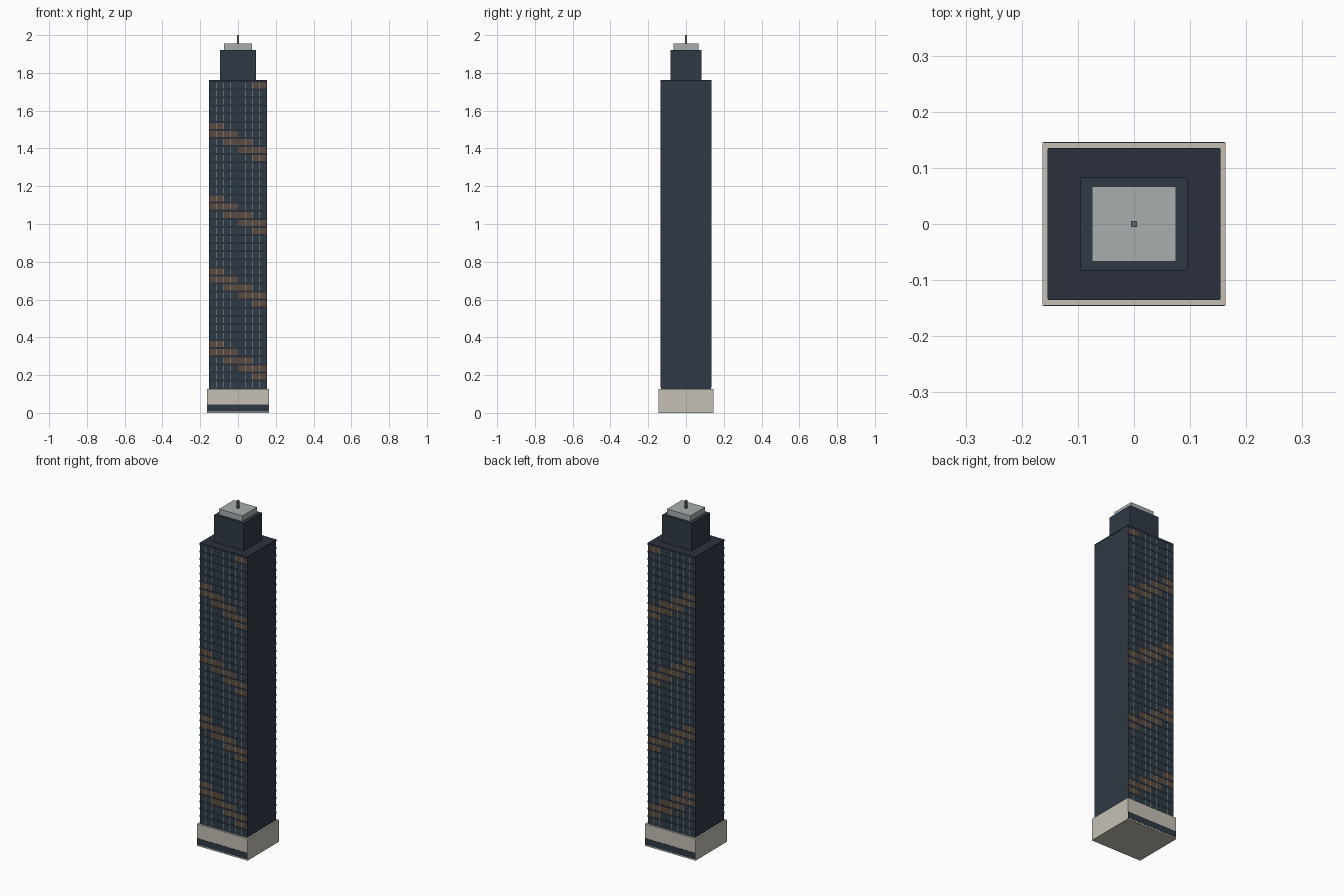
import bpy, bmesh
from mathutils import Matrix, Vector

if "Cube" in bpy.data.objects:
    bpy.data.objects.remove(bpy.data.objects["Cube"])


def material(name, rgb):
    m = bpy.data.materials.new(name)
    m.diffuse_color = (*rgb, 1)
    m.use_nodes = True
    m.node_tree.nodes["Principled BSDF"].inputs["Base Color"].default_value = m.diffuse_color
    return m


STONE = material("stone", (0.56, 0.53, 0.47))
WALL = material("dark_wall", (0.028, 0.042, 0.06))
ROOF = material("roof_dark", (0.024, 0.030, 0.045))
GLASS = material("glass", (0.027, 0.044, 0.06))
LIT = material("lit_glass", (0.10, 0.07, 0.05))
TRIM = material("light_trim", (0.36, 0.38, 0.40))
CAP = material("cap_grey", (0.40, 0.42, 0.43))
METAL = material("mast_grey", (0.12, 0.13, 0.15))


def boxes(name, mat, items):
    """One object from many boxes, each (x0, x1, y0, y1, z0, z1)."""
    bm = bmesh.new()
    for x0, x1, y0, y1, z0, z1 in items:
        centre = Vector((x0 + x1, y0 + y1, z0 + z1)) / 2
        bmesh.ops.create_cube(bm, size=1, matrix=Matrix.Translation(centre)
                              @ Matrix.Diagonal((x1 - x0, y1 - y0, z1 - z0, 1)))
    me = bpy.data.meshes.new(name)
    bm.to_mesh(me)
    bm.free()
    me.materials.append(mat)
    ob = bpy.data.objects.new(name, me)
    bpy.context.collection.objects.link(ob)
    return ob


def block(name, mat, hx, hy, z0, z1):
    return boxes(name, mat, [(-hx, hx, -hy, hy, z0, z1)])


# Main stacked volumes
block("podium", STONE, 0.163, 0.145, 0, 0.127)
block("tower_shaft", WALL, 0.153, 0.133, 0.127, 1.755)
block("roof_slab", ROOF, 0.154, 0.134, 1.755, 1.762)
block("crown", WALL, 0.095, 0.083, 1.762, 1.922)
block("crown_cap", CAP, 0.075, 0.067, 1.922, 1.955)
block("mast", METAL, 0.005, 0.005, 1.955, 2.0)

# Facade details, identical on front and back
ROWS, COLS, PITCH_Z, PITCH_X, Z0 = 38, 8, 0.0428, 0.038, 0.150
glass, lit, mullions, bands, entrances = [], [], [], [], []
for s in (-1, 1):
    def depth(d, y=0.133):
        return sorted((s * (y - 0.001), s * (y + d)))

    entrances.append((-0.161, 0.161, *depth(0.001, 0.145), 0.008, 0.045))
    for r in range(ROWS):
        z = Z0 + r * PITCH_Z
        bands.append((-0.153, 0.153, *depth(0.002), z + 0.016, z + 0.0268))
        for c in range(COLS):
            x = (c - (COLS - 1) / 2) * PITCH_X
            group = lit if (c + 2 * r - 8) % 18 < 4 else glass
            group.append((x - 0.0178, x + 0.0178, *depth(0.001),
                          z - 0.016, z + 0.016))
            if c:
                xm = x - PITCH_X / 2
                mullions.append((xm - 0.0012, xm + 0.0012, *depth(0.0015),
                                 z - 0.016, z + 0.016))

boxes("window_panes", GLASS, glass)
boxes("lit_window_panes", LIT, lit)
boxes("window_mullions", TRIM, mullions)
boxes("floor_bands", ROOF, bands)
boxes("entrance_glazing", WALL, entrances)
